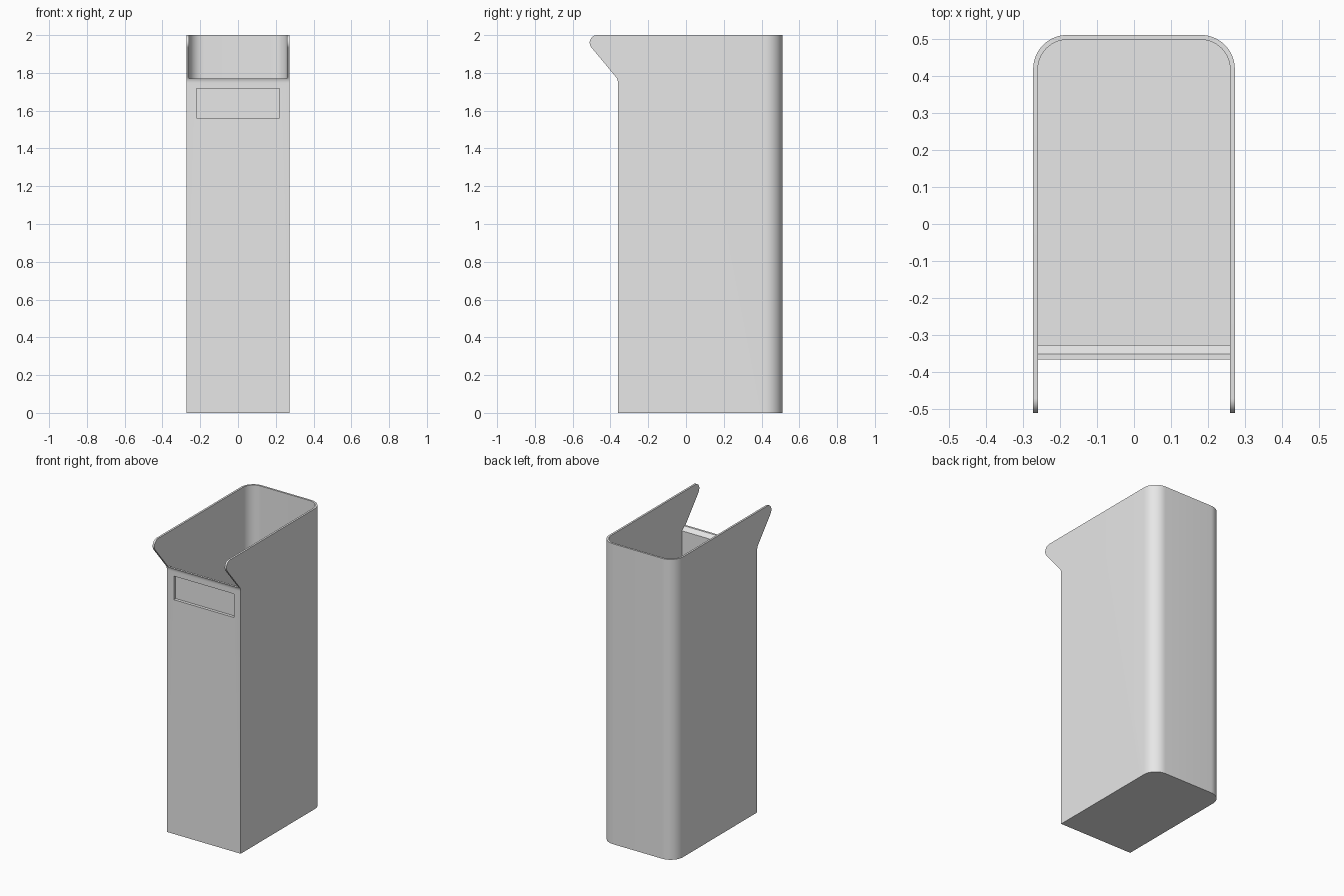
import bpy, bmesh, math
from mathutils import Vector

if "Cube" in bpy.data.objects:
    bpy.data.objects.remove(bpy.data.objects["Cube"])

W, T = 0.272, 0.013          # half width, wall thickness
BACK, FRONT, NOSE = 0.51, -0.36, -0.51
H, WALL_TOP = 2.0, 1.77

grey = bpy.data.materials.new("plain grey")
grey.diffuse_color = (0.8, 0.8, 0.8, 1)
grey.use_nodes = True
grey.node_tree.nodes["Principled BSDF"].inputs["Base Color"].default_value = grey.diffuse_color


def arc(cx, cy, r, a0, a1, n):
    """Points on an arc, angles in degrees."""
    angles = [math.radians(a0 + (a1 - a0) * i / n) for i in range(n + 1)]
    return [(cx + r * math.cos(a), cy + r * math.sin(a)) for a in angles]


def prism(name, pts, axis, lo, hi):
    """Extrude a closed outline: xy points along z, or yz points along x."""
    place = (lambda p, d: (p[0], p[1], d)) if axis == 'z' else (lambda p, d: (d, p[0], p[1]))
    bm = bmesh.new()
    face = bm.faces.new([bm.verts.new(place(p, lo)) for p in pts])
    ext = bmesh.ops.extrude_face_region(bm, geom=[face])
    move = Vector(place((0, 0), hi - lo))
    bmesh.ops.translate(bm, vec=move, verts=[v for v in ext['geom'] if isinstance(v, bmesh.types.BMVert)])
    bmesh.ops.recalc_face_normals(bm, faces=bm.faces)
    mesh = bpy.data.meshes.new(name)
    bm.to_mesh(mesh)
    bm.free()
    mesh.materials.append(grey)
    obj = bpy.data.objects.new(name, mesh)
    bpy.context.collection.objects.link(obj)
    return obj


def combine(obj, tool, operation):
    """Apply a boolean and discard the tool."""
    mod = obj.modifiers.new("cut", 'BOOLEAN')
    mod.operation, mod.object, mod.solver = operation, tool, 'EXACT'
    bpy.context.view_layer.objects.active = obj
    bpy.ops.object.modifier_apply(modifier=mod.name)
    bpy.data.objects.remove(tool)


def plan(half, back, r, front):
    """Plan outline with rounded back corners."""
    return ([(-half, front), (half, front)]
            + arc(half - r, back - r, r, 0, 90, 14)
            + arc(-half + r, back - r, r, 90, 180, 14))


# Body: rounded plan trimmed by the side silhouette with its two forward ears
body = prism("holder_body", plan(W, BACK, 0.092, -0.8), 'z', 0, H)
ear = arc(NOSE + 0.04, H - 0.04, 0.04, 90, 220.5, 14)
r = 0.05
bend = arc(FRONT - r, 1.747, r, 0, 40.5, 6)
side = [(0.8, -0.0), (0.8, H)] + ear + bend[::-1] + [(FRONT, 0)]
combine(body, prism("side_trim", side, 'x', -1, 1), 'INTERSECT')

# Cavity: inner plan, kept clear of the front wall and its thicker label band
cavity = prism("cavity", plan(W - T, BACK - T, 0.079, -0.7), 'z', T, H + 0.2)
wall = [(-0.9, -0.2), (FRONT + T, -0.2), (FRONT + T, 1.51), (-0.327, 1.53),
        (-0.327, WALL_TOP - 0.024), (-0.351, WALL_TOP), (-0.9, WALL_TOP)]
combine(cavity, prism("front_wall_keep", wall, 'x', -1, 1), 'DIFFERENCE')
combine(body, cavity, 'DIFFERENCE')

# Label recess in the front wall
label = [(-0.6, 1.56), (FRONT + 0.02, 1.56), (FRONT + 0.02, 1.717), (-0.6, 1.717)]
combine(body, prism("label_recess", label, 'x', -0.221, 0.221), 'DIFFERENCE')

body.select_set(True)
bpy.context.view_layer.objects.active = body
bpy.ops.object.shade_smooth_by_angle(angle=math.radians(25))
